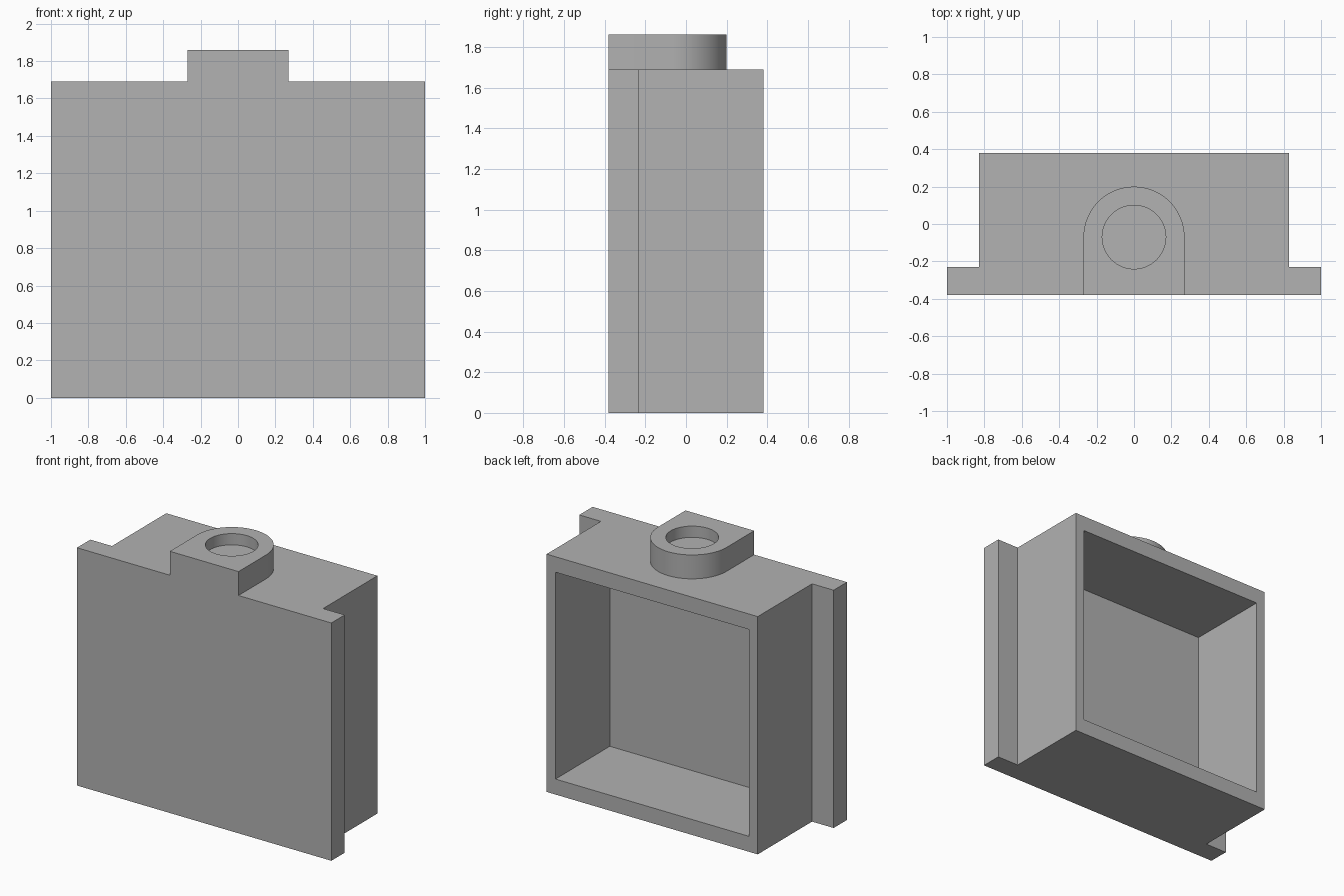
import bpy
import bmesh
from math import cos, sin, pi, radians

cube = bpy.data.objects.get("Cube")
if cube:
    bpy.data.objects.remove(cube, do_unlink=True)

# Main sizes
FRONT, BACK = -0.38, 0.38
STEP = -0.23            # rear of the side flanges, and cavity floor
BODY_X, TOP = 0.83, 1.69
TAB_R, TAB_Y, TAB_TOP = 0.27, -0.07, 1.86

grey = bpy.data.materials.new("plain_grey")
grey.use_nodes = True
grey.diffuse_color = (0.445, 0.445, 0.445, 1)
grey.node_tree.nodes["Principled BSDF"].inputs["Base Color"].default_value = grey.diffuse_color


def prism(name, outline, z0, z1):
    """Extrude a counter-clockwise xy outline from z0 to z1."""
    bm = bmesh.new()
    base = bm.faces.new([bm.verts.new((x, y, z0)) for x, y in outline])
    ext = bmesh.ops.extrude_face_region(bm, geom=[base], use_keep_orig=True)
    verts = [v for v in ext["geom"] if isinstance(v, bmesh.types.BMVert)]
    bmesh.ops.translate(bm, verts=verts, vec=(0, 0, z1 - z0))
    bmesh.ops.recalc_face_normals(bm, faces=bm.faces)
    mesh = bpy.data.meshes.new(name)
    bm.to_mesh(mesh)
    bm.free()
    mesh.materials.append(grey)
    obj = bpy.data.objects.new(name, mesh)
    bpy.context.collection.objects.link(obj)
    return obj


def arc(radius, end, steps):
    return [(radius * cos(end * i / steps), TAB_Y + radius * sin(end * i / steps))
            for i in range(steps + 1)]


def combine(target, other, operation):
    """Apply a boolean and discard the second solid."""
    mod = target.modifiers.new(operation.lower(), "BOOLEAN")
    mod.operation, mod.object, mod.solver = operation, other, "EXACT"
    bpy.context.view_layer.objects.active = target
    bpy.ops.object.modifier_apply(modifier=mod.name)
    bpy.data.objects.remove(other, do_unlink=True)


# Housing with a flange on each side of the front plate
half = [(1, FRONT), (1, STEP), (BODY_X, STEP), (BODY_X, BACK)]
housing = prism("housing", half + [(-x, y) for x, y in reversed(half)], 0, TOP)

# Open cavity in the back
cx = BODY_X - 0.07
cavity = prism("cavity_cutter", [(-cx, STEP), (cx, STEP), (cx, BACK + 0.1), (-cx, BACK + 0.1)],
               0.11, TOP - 0.11)
combine(housing, cavity, "DIFFERENCE")

# Round-backed tab on top, sunk a little into the housing
tab = prism("top_tab", [(-TAB_R, FRONT), (TAB_R, FRONT)] + arc(TAB_R, pi, 32),
            TOP - 0.05, TAB_TOP)
combine(housing, tab, "UNION")

# Shallow round recess in the tab
recess = prism("recess_cutter", arc(0.17, 2 * pi, 64)[:-1], TAB_TOP - 0.08, TAB_TOP + 0.1)
combine(housing, recess, "DIFFERENCE")

# Smooth curves, sharp corners
housing.select_set(True)
bpy.context.view_layer.objects.active = housing
bpy.ops.object.shade_smooth_by_angle(angle=radians(30))
